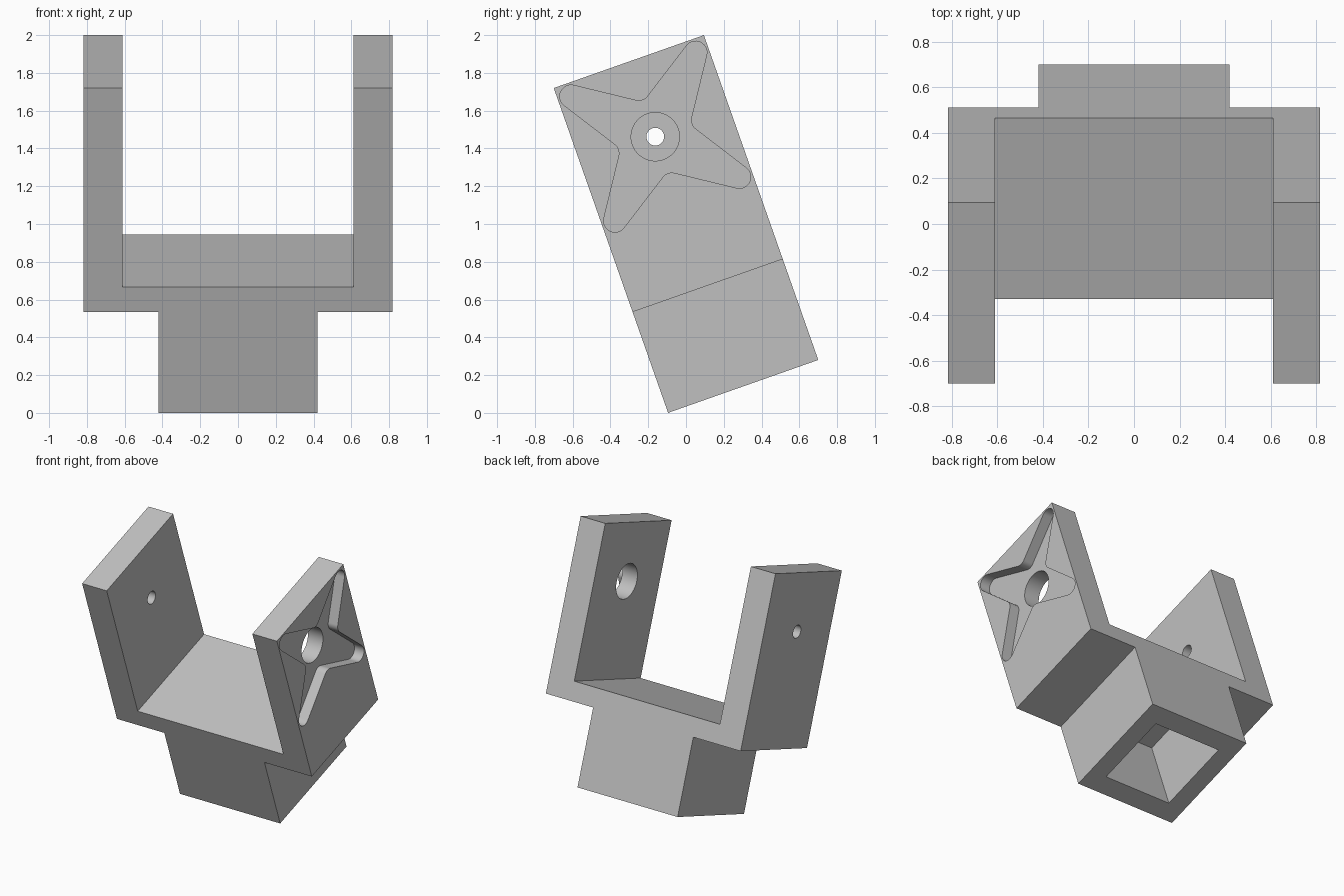
import bpy, bmesh
from math import radians, sin, cos, pi
from mathutils import Matrix

if "Cube" in bpy.data.objects:
    bpy.data.objects.remove(bpy.data.objects["Cube"], do_unlink=True)

TILT = radians(19.4)
DEPTH = 0.843          # front to back
HEIGHT = 1.823         # along the tilted axis
OUTER, INNER, STEM = 0.817, 0.611, 0.42
STEM_TOP, FLOOR = 0.566, 0.705
PIVOT = HEIGHT - DEPTH / 2

grey = bpy.data.materials.new("plain grey")
grey.use_nodes = True
grey.diffuse_color = (0.53, 0.53, 0.53, 1)
grey.node_tree.nodes["Principled BSDF"].inputs["Base Color"].default_value = grey.diffuse_color


def prism(name, outline, start, end, place):
    """Extrude a 2D outline from start to end; place maps (u, v, t) to xyz."""
    bm = bmesh.new()
    rings = [[bm.verts.new(place(u, v, t)) for u, v in outline] for t in (start, end)]
    bm.faces.new(rings[0])
    bm.faces.new(rings[1])
    n = len(outline)
    for i in range(n):
        j = (i + 1) % n
        bm.faces.new((rings[0][i], rings[0][j], rings[1][j], rings[1][i]))
    bmesh.ops.recalc_face_normals(bm, faces=bm.faces)
    mesh = bpy.data.meshes.new(name)
    bm.to_mesh(mesh)
    bm.free()
    mesh.materials.append(grey)
    obj = bpy.data.objects.new(name, mesh)
    bpy.context.collection.objects.link(obj)
    return obj


def front(u, v, t):
    return (u, t, v)


def side(u, v, t):
    return (t, u, v + PIVOT)


def upward(u, v, t):
    return (u, v, t)


def arc(cx, cy, radius, start, end, steps):
    angles = [start + (end - start) * i / steps for i in range(steps + 1)]
    return [(cx + radius * cos(a), cy + radius * sin(a)) for a in angles]


def circle(radius):
    return arc(0, 0, radius, 0, 2 * pi, 48)[:-1]


def star():
    """Four rounded tips on the diagonals joined by rounded notches."""
    points = []
    tip_half, notch_half = radians(78), radians(33)
    for k in range(4):
        a = pi / 4 + k * pi / 2
        points += arc(0.494 * cos(a), 0.494 * sin(a), 0.06, a - tip_half, a + tip_half, 14)
        a += pi / 4
        points += arc(0.265 * cos(a), 0.265 * sin(a), 0.06,
                      a + pi + notch_half, a + pi - notch_half, 8)
    return points


# Fork bracket with a square stem, drawn as one front outline
half = [(STEM, 0), (STEM, STEM_TOP), (OUTER, STEM_TOP), (OUTER, HEIGHT),
        (INNER, HEIGHT), (INNER, FLOOR)]
outline = half + [(-x, z) for x, z in reversed(half)]
bracket = prism("fork_bracket", outline, -DEPTH / 2, DEPTH / 2, front)

# Cutters: stem socket, star recess, large hub hole, small pivot hole
s = 0.281
square = [(-s, -s), (s, -s), (s, s), (-s, s)]
cutters = [
    prism("socket_cutter", square, -0.1, 0.55, upward),
    prism("star_recess_cutter", star(), OUTER - 0.08, OUTER + 0.1, side),
    prism("hub_hole_cutter", circle(0.128), INNER - 0.1, OUTER + 0.2, side),
    prism("pivot_hole_cutter", circle(0.047), -OUTER - 0.1, -INNER + 0.1, side),
]
for cutter in cutters:
    cutter.hide_render = True
    cut = bracket.modifiers.new(cutter.name, "BOOLEAN")
    cut.operation = "DIFFERENCE"
    cut.solver = "EXACT"
    cut.object = cutter

# Bake the cuts and drop the cutters
bpy.context.view_layer.update()
graph = bpy.context.evaluated_depsgraph_get()
baked = bpy.data.meshes.new_from_object(bracket.evaluated_get(graph))
bracket.modifiers.clear()
bracket.data = baked
for cutter in cutters:
    bpy.data.objects.remove(cutter, do_unlink=True)

# Lean the bracket forward about its centre
baked.transform(Matrix.Translation((0, 0, 1)) @ Matrix.Rotation(TILT, 4, "X")
                @ Matrix.Translation((0, 0, -HEIGHT / 2)))

bpy.ops.object.select_all(action="DESELECT")
bracket.select_set(True)
bpy.context.view_layer.objects.active = bracket
bpy.ops.object.shade_smooth_by_angle(angle=radians(30))
